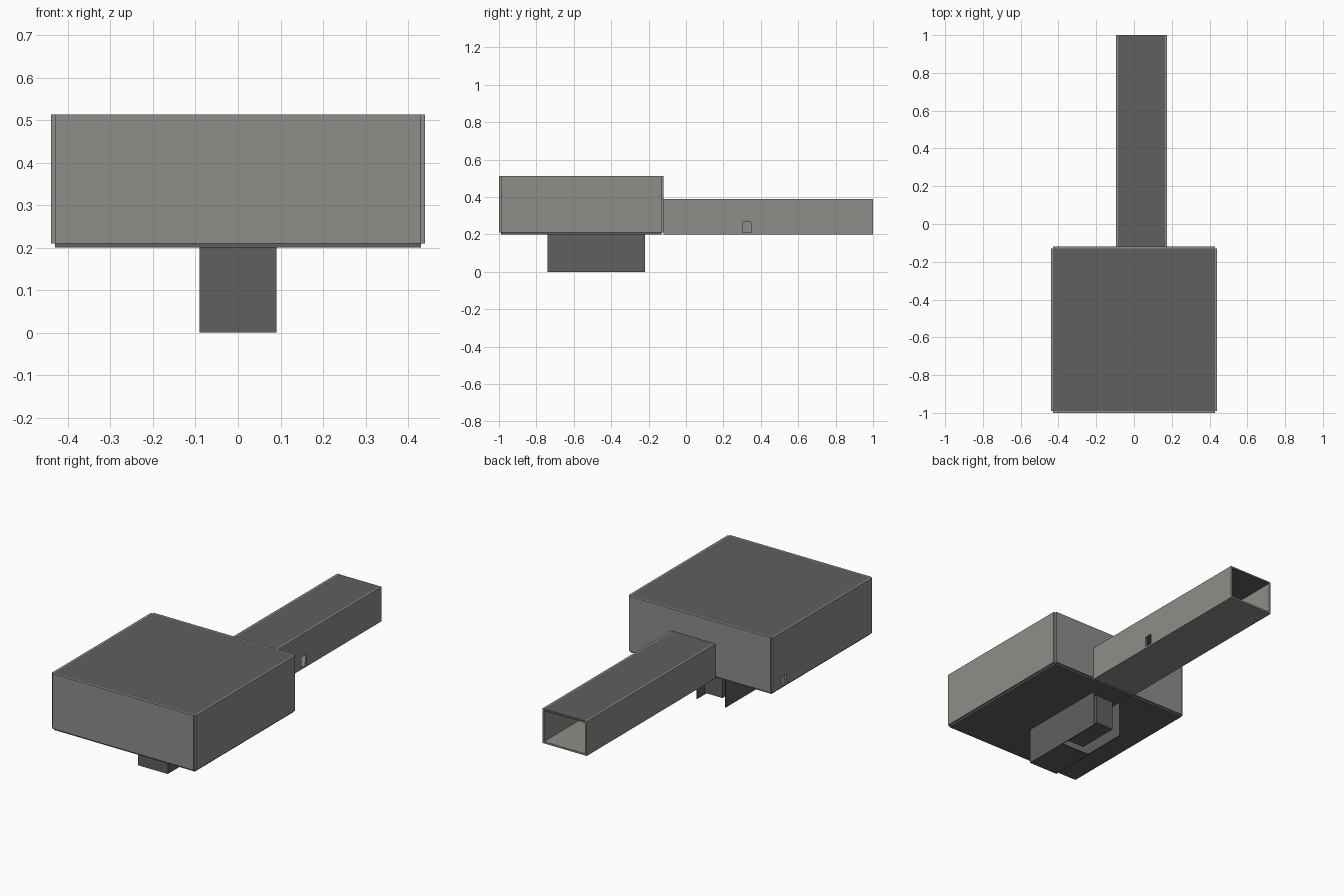
import bpy
import bmesh
from mathutils import Matrix, Vector

if "Cube" in bpy.data.objects:
    bpy.data.objects.remove(bpy.data.objects["Cube"], do_unlink=True)


def material(name, color):
    m = bpy.data.materials.new(name)
    m.use_nodes = True
    m.diffuse_color = color
    m.node_tree.nodes["Principled BSDF"].inputs["Base Color"].default_value = color
    return m


WALL = material("light grey", (0.27, 0.27, 0.255, 1))
DARK = material("dark grey", (0.115, 0.115, 0.115, 1))
T = 0.01  # plate thickness


def plate(name, x, y, z, mat):
    """Box spanning the given (low, high) ranges."""
    lo, hi = Vector((x[0], y[0], z[0])), Vector((x[1], y[1], z[1]))
    bm = bmesh.new()
    bmesh.ops.create_cube(bm, size=1, matrix=Matrix.Translation((lo + hi) / 2)
                          @ Matrix.Diagonal((*(hi - lo), 1)))
    mesh = bpy.data.meshes.new(name)
    bm.to_mesh(mesh)
    bm.free()
    mesh.materials.append(mat)
    obj = bpy.data.objects.new(name, mesh)
    bpy.context.collection.objects.link(obj)
    return obj


def cut_opening(wall, y, z):
    """Cut a small rectangular opening through a side wall."""
    cutter = plate(wall.name + "_cutter", (-1, 1), y, z, wall.data.materials[0])
    cutter.hide_render = True
    cutter.hide_set(True)
    cutter.display_type = 'WIRE'
    mod = wall.modifiers.new("opening", 'BOOLEAN')
    mod.operation = 'DIFFERENCE'
    mod.solver = 'EXACT'
    mod.object = cutter
    bpy.context.view_layer.update()
    evaluated = wall.evaluated_get(bpy.context.evaluated_depsgraph_get())
    wall.data = bpy.data.meshes.new_from_object(evaluated)
    wall.modifiers.clear()
    bpy.data.objects.remove(cutter, do_unlink=True)


# Main hall: plates around a hollow room, with notched corners
X, FRONT, BACK, BASE, TOP = 0.43, -0.99, -0.13, 0.2, 0.513
plate("hall_floor", (-X, X), (FRONT, BACK), (BASE, BASE + T), DARK)
plate("hall_roof", (-X, X), (FRONT, BACK), (TOP - T, TOP), DARK)
height = (BASE + T, TOP)
plate("hall_front_wall", (-X, X), (FRONT - T, FRONT), height, WALL)
plate("hall_back_wall", (-X, X), (BACK, BACK + T), height, WALL)
plate("hall_left_wall", (X, X + T), (FRONT, BACK), height, WALL)
hall_right = plate("hall_right_wall", (-X - T, -X), (FRONT, BACK), height, WALL)
cut_opening(hall_right, (-0.245, -0.195), (0.22, 0.27))

# Corridor: long tube, open at the far end
L, R, END = 0.175, -0.095, 1.0
run = (BACK + T, END)
plate("corridor_floor", (R + T, L - T), run, (BASE, BASE + T), WALL)
plate("corridor_roof", (R + T, L - T), run, (0.38, 0.39), DARK)
plate("corridor_right_wall", (R, R + T), run, (BASE, 0.39), WALL)
corridor_left = plate("corridor_left_wall", (L - T, L), run, (BASE, 0.39), WALL)
cut_opening(corridor_left, (0.303, 0.347), (0.21, 0.267))

# Lower shaft: thin side walls and front wall, half floor, open at the back
W, T2 = 0.09, 0.005
shaft = (-0.74, -0.22)
for side, s in (("left", 1), ("right", -1)):
    plate("shaft_" + side + "_wall", sorted((s * W, s * (W - T2))), shaft, (0, BASE), DARK)
inner = (T2 - W, W - T2)
plate("shaft_front_wall", inner, (shaft[0], shaft[0] + T2), (0, BASE), DARK)
plate("shaft_floor", inner, (shaft[0] + T2, -0.48), (0, T2), DARK)
plate("shaft_core", (-0.055, 0.055), (-0.48, -0.24), (0.035, BASE), DARK)
